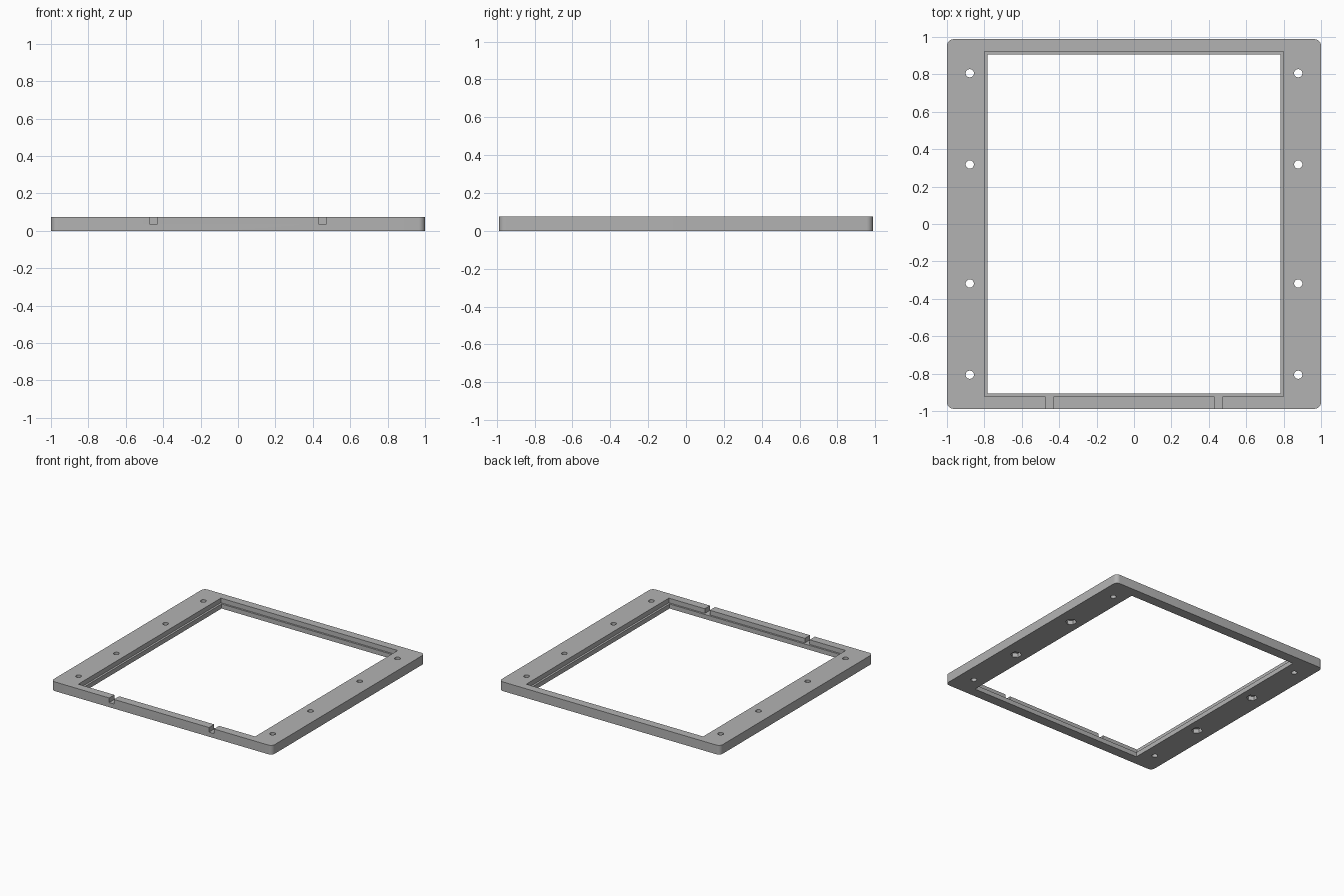
import bpy
import bmesh
from math import radians
from mathutils import Matrix

cube = bpy.data.objects.get("Cube")
if cube:
    bpy.data.objects.remove(cube, do_unlink=True)

HEIGHT = 0.075
LEDGE = 0.037

grey = bpy.data.materials.new("plain grey")
grey.use_nodes = True
grey.diffuse_color = (0.45, 0.45, 0.45, 1)
grey.node_tree.nodes["Principled BSDF"].inputs["Base Color"].default_value = grey.diffuse_color


def make_object(name, bm):
    mesh = bpy.data.meshes.new(name)
    bm.to_mesh(mesh)
    bm.free()
    mesh.materials.append(grey)
    obj = bpy.data.objects.new(name, mesh)
    bpy.context.collection.objects.link(obj)
    return obj


def block(name, x, y, z0, z1, half_x, half_y, corner=0):
    """Box with optional rounded vertical corners."""
    bm = bmesh.new()
    bmesh.ops.create_cube(bm, size=1)
    bm.transform(Matrix.Translation((x, y, (z0 + z1) / 2))
                 @ Matrix.Diagonal((2 * half_x, 2 * half_y, z1 - z0, 1)))
    if corner:
        upright = [e for e in bm.edges
                   if abs(e.verts[0].co.z - e.verts[1].co.z) > 0.01]
        bmesh.ops.bevel(bm, geom=upright, offset=corner, segments=8,
                        profile=0.5, affect='EDGES')
    return make_object(name, bm)


def prism(name, x, y, z0, z1, radius, sides):
    """Upright prism with the given number of sides."""
    bm = bmesh.new()
    bmesh.ops.create_cone(bm, cap_ends=True, segments=sides, radius1=radius,
                          radius2=radius, depth=z1 - z0,
                          matrix=Matrix.Translation((x, y, (z0 + z1) / 2)))
    return make_object(name, bm)


def cut(target, cutter):
    mod = target.modifiers.new("cut", 'BOOLEAN')
    mod.operation = 'DIFFERENCE'
    mod.solver = 'EXACT'
    mod.object = cutter
    bpy.context.view_layer.objects.active = target
    bpy.ops.object.modifier_apply(modifier=mod.name)
    bpy.data.objects.remove(cutter, do_unlink=True)


# Outer plate, window opening and the stepped recess around it
frame = block("frame", 0, 0, 0, HEIGHT, 1, 0.988, corner=0.035)
cut(frame, block("opening_cutter", 0, 0, -0.1, 0.2, 0.783, 0.906))
cut(frame, block("recess_cutter", 0, 0, LEDGE, 0.2, 0.8, 0.921))

# Two slots through the front rail, level with the ledge
for side in (-1, 1):
    cut(frame, block("slot_cutter", side * 0.452, -0.95, LEDGE, 0.2, 0.022, 0.08))

# Screw holes in both side rails; the middle ones have hexagonal nut pockets below
for x in (-0.878, 0.878):
    for y in (-0.806, -0.318, 0.318, 0.806):
        cut(frame, prism("hole_cutter", x, y, -0.1, 0.2, 0.022, 32))
        if abs(y) < 0.5:
            cut(frame, prism("nut_cutter", x, y, -0.1, 0.034, 0.042, 6))

# Smooth rounded corners and holes, sharp edges elsewhere
bpy.ops.object.select_all(action='DESELECT')
frame.select_set(True)
bpy.context.view_layer.objects.active = frame
bpy.ops.object.shade_smooth_by_angle(angle=radians(30))
